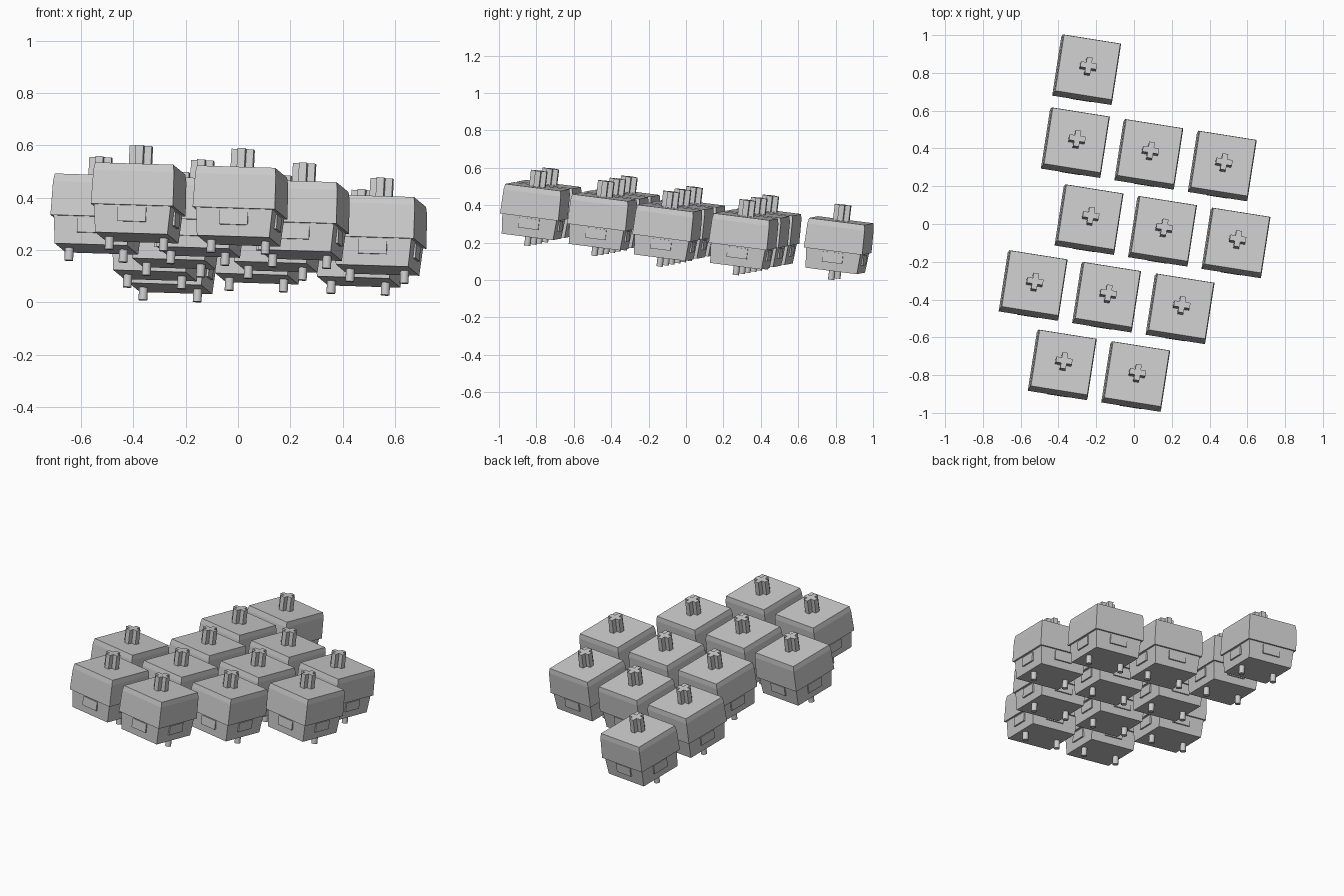
import bpy
import bmesh
import math
from mathutils import Matrix, Vector

cube = bpy.data.objects.get("Cube")
if cube:
    bpy.data.objects.remove(cube, do_unlink=True)

grey = bpy.data.materials.new("light_grey")
grey.use_nodes = True
colour = (0.6, 0.6, 0.6, 1.0)
grey.diffuse_color = colour
grey.node_tree.nodes["Principled BSDF"].inputs["Base Color"].default_value = colour


def finish(bm, name):
    bmesh.ops.recalc_face_normals(bm, faces=bm.faces)
    mesh = bpy.data.meshes.new(name)
    bm.to_mesh(mesh)
    bm.free()
    mesh.materials.append(grey)
    return mesh


def square_stack(name, levels):
    """Closed square body through (height, half width) levels."""
    bm = bmesh.new()
    rings = [[bm.verts.new((sx * h, sy * h, z))
              for sx, sy in ((-1, -1), (1, -1), (1, 1), (-1, 1))]
             for z, h in levels]
    for low, high in zip(rings, rings[1:]):
        for i in range(4):
            j = (i + 1) % 4
            bm.faces.new((low[i], low[j], high[j], high[i]))
    bm.faces.new(rings[0])
    bm.faces.new(rings[-1])
    return finish(bm, name)


def cross_stem(name, half, arm, bottom, top):
    """Plus-shaped column."""
    bm = bmesh.new()
    outline = []
    for k in range(4):
        turn = Matrix.Rotation(k * math.pi / 2, 3, 'Z')
        for x, y in ((half, -arm), (half, arm), (arm, arm)):
            outline.append(bm.verts.new(turn @ Vector((x, y, bottom))))
    face = bm.faces.new(outline)
    grown = bmesh.ops.extrude_face_region(bm, geom=[face], use_keep_orig=True)
    verts = [v for v in grown["geom"] if isinstance(v, bmesh.types.BMVert)]
    bmesh.ops.translate(bm, verts=verts, vec=(0, 0, top - bottom))
    return finish(bm, name)


def side_clips(name):
    """One thin plate on each side of the lower housing."""
    bm = bmesh.new()
    for k in range(4):
        place = (Matrix.Rotation(k * math.pi / 2, 4, 'Z')
                 @ Matrix.Translation((0, -0.148, -0.035))
                 @ Matrix.Diagonal((0.11, 0.01, 0.055, 1)))
        bmesh.ops.create_cube(bm, size=1, matrix=place)
    return finish(bm, name)


def mounting_pins(name, bottom, top):
    bm = bmesh.new()
    for side in (-1, 1):
        bmesh.ops.create_cone(
            bm, cap_ends=True, segments=16, radius1=0.017, radius2=0.017,
            depth=top - bottom,
            matrix=Matrix.Translation((side * 0.105, 0, (top + bottom) / 2)))
    mesh = finish(bm, name)
    for poly in mesh.polygons:
        poly.use_smooth = len(poly.vertices) == 4
    for edge in mesh.edges:
        zs = [mesh.vertices[v].co.z for v in edge.vertices]
        edge.use_edge_sharp = abs(zs[0] - zs[1]) < 0.001
    return mesh


# Shared parts, with the seam between the housings at height zero
parts = [
    square_stack("upper_housing", [(0, 0.159), (0.13, 0.156), (0.16, 0.151)]),
    square_stack("lower_housing", [(-0.107, 0.14), (0, 0.148)]),
    side_clips("side_clips"),
    cross_stem("cross_stem", 0.043, 0.015, 0.155, 0.245),
    mounting_pins("mounting_pins", -0.155, -0.1),
]

# Tilted plane of the whole group
up = Vector((0.05, 0.12, 1)).normalized()
along = Vector((0.988, -0.153, 0))
along = (along - up * along.dot(up)).normalized()
across = up.cross(along)
plane = Matrix((along, across, up)).transposed().to_4x4()
first = Vector((-0.24, 0.84, 0.402)) - up * 0.245

# Staggered rows: start offset in pitches, number of switches
pitch = 0.394
rows = [(0, 1), (0, 3), (0.34, 3), (-0.267, 3), (0.283, 2)]
for r, (start, count) in enumerate(rows):
    for c in range(count):
        step = Vector(((start + c) * pitch, -r * pitch, 0))
        place = Matrix.Translation(first) @ plane @ Matrix.Translation(step)
        for mesh in parts:
            obj = bpy.data.objects.new(f"{mesh.name}_row{r + 1}_{c + 1}", mesh)
            obj.matrix_world = place
            bpy.context.collection.objects.link(obj)
